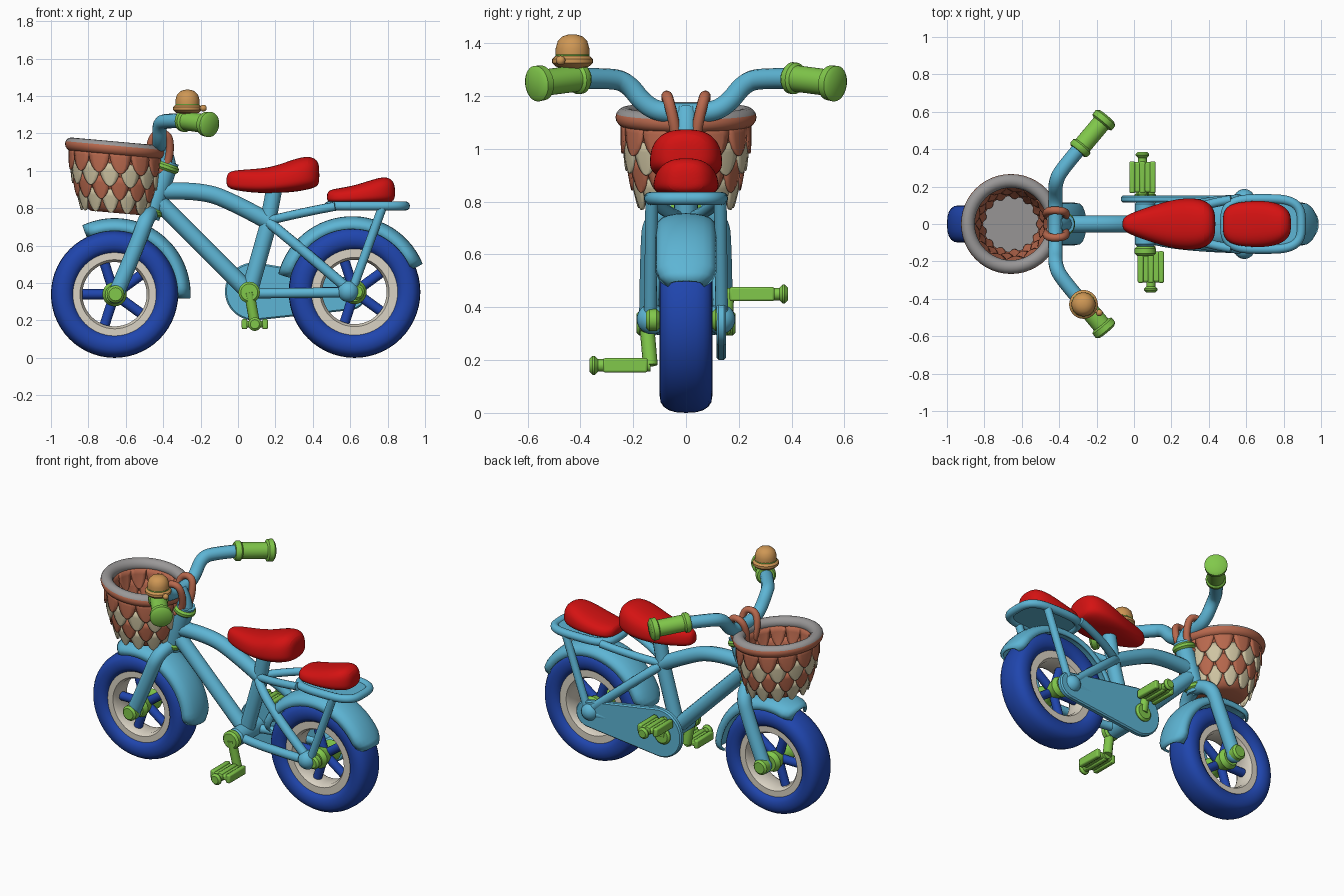
import bpy, bmesh, math
from math import sin, cos, pi, radians, copysign
from mathutils import Vector

if "Cube" in bpy.data.objects:
    bpy.data.objects.remove(bpy.data.objects["Cube"])


def material(name, *rgb):
    m = bpy.data.materials.new(name)
    m.use_nodes = True
    m.diffuse_color = (*rgb, 1)
    m.node_tree.nodes["Principled BSDF"].inputs["Base Color"].default_value = (*rgb, 1)
    return m


SKY = material("sky blue", .11, .46, .66)
NAVY = material("deep blue", .014, .06, .42)
RED = material("red", .66, .006, .006)
GREEN = material("leaf green", .22, .58, .07)
BROWN = material("terracotta", .48, .14, .075)
CREAM = material("cream", .62, .55, .36)
IVORY = material("ivory", .70, .65, .55)
TAN = material("brass", .62, .31, .09)
GREY = material("grey", .32, .31, .31)


def grid(name, patches, m, loop_rows=False, loop_cols=False, caps=False):
    """Skin one or more patches, each a list of equal rows of points."""
    bm = bmesh.new()
    for rows in patches:
        vs = [[bm.verts.new(p) for p in row] for row in rows]
        n, k = len(vs), len(vs[0])
        for i in range(n if loop_rows else n - 1):
            for j in range(k if loop_cols else k - 1):
                a, b = vs[i], vs[(i + 1) % n]
                bm.faces.new((a[j], a[(j + 1) % k], b[(j + 1) % k], b[j]))
        if caps:
            bm.faces.new(vs[0])
            bm.faces.new(vs[-1])
    bmesh.ops.remove_doubles(bm, verts=bm.verts, dist=1e-5)
    bmesh.ops.recalc_face_normals(bm, faces=bm.faces)
    mesh = bpy.data.meshes.new(name)
    bm.to_mesh(mesh)
    bm.free()
    mesh.materials.append(m)
    ob = bpy.data.objects.new(name, mesh)
    bpy.context.collection.objects.link(ob)
    return ob


def lathe(name, profile, m, loc, axis=(0, 0, 1), seg=32, closed=False):
    """Turn a (radius, height) profile about an axis through loc."""
    q = Vector((0, 0, 1)).rotation_difference(Vector(axis).normalized())
    rows = [[q @ Vector((r * cos(a), r * sin(a), h)) + Vector(loc) for r, h in profile]
            for a in (2 * pi * i / seg for i in range(seg))]
    return grid(name, [rows], m, True, closed)


def disc(name, r, h, m, loc, axis=(0, 1, 0), soft=.012):
    """Solid cylinder with softened rims, centred on loc."""
    return lathe(name, [(0, -h), (r - soft, -h), (r, soft - h), (r, h - soft), (r - soft, h), (0, h)],
                 m, loc, axis, 28)


def ball(name, r, m, loc):
    return lathe(name, [(r * sin(pi * i / 12), -r * cos(pi * i / 12)) for i in range(13)], m, loc, seg=24)


def tube(name, pts, r, m, cyclic=False):
    """Round bar along a smooth path."""
    cu = bpy.data.curves.new(name, 'CURVE')
    cu.dimensions, cu.bevel_depth, cu.bevel_resolution, cu.use_fill_caps = '3D', r, 4, True
    sp = cu.splines.new('NURBS')
    sp.points.add(len(pts) - 1)
    for p, co in zip(sp.points, pts):
        p.co = (*co, 1)
    sp.order_u, sp.resolution_u = min(3, len(pts)), 8
    sp.use_endpoint_u, sp.use_cyclic_u = not cyclic, cyclic
    cu.materials.append(m)
    ob = bpy.data.objects.new(name, cu)
    bpy.context.collection.objects.link(ob)
    bpy.ops.object.select_all(action='DESELECT')
    ob.select_set(True)
    bpy.context.view_layer.objects.active = ob
    bpy.ops.object.convert(target='MESH')
    return ob


def box(name, loc, size, m, bevel=.012):
    rows = [[(loc[0] + x * size[0] / 2, loc[1] + y * size[1] / 2, loc[2] + z * size[2] / 2)
             for x, y in ((-1, -1), (1, -1), (1, 1), (-1, 1))] for z in (-1, 1)]
    ob = grid(name, [rows], m, False, True, True)
    mod = ob.modifiers.new("bevel", 'BEVEL')
    mod.width, mod.segments = bevel, 2
    return ob


def power(v, e):
    return copysign(abs(v) ** e, v)


# Wheels: tyre, rim, spokes, hub
def wheel(side, x, R):
    c, s = Vector((x, 0, R)), R / .34
    ring = [2 * pi * i / 20 for i in range(20)]
    lathe(side + "_tyre", [((.274 + .066 * power(cos(t), .8)) * s, .1 * power(sin(t), .8)) for t in ring],
          NAVY, c, (0, 1, 0), 56, True)
    half = [(.172, .05), (.185, .072), (.245, .072)]
    lathe(side + "_rim", half + [(r, -h) for r, h in reversed(half)], IVORY, c, (0, 1, 0), 48, True)
    for i in range(5):
        a = pi + i * 2 * pi / 5
        d = Vector((cos(a), 0, sin(a)))
        tube(side + "_spoke", [c + d * .03, c + d * .19], .027, NAVY)
    lathe(side + "_hub", [(0, -.1), (.05, -.1), (.065, -.07), (.045, 0), (.065, .07), (.05, .1), (0, .1)],
          GREEN, c, (0, 1, 0))


# Mudguards: curved shell swept around the wheel
def mudguard(name, x, z, a0, a1):
    rows = []
    for i in range(29):
        f = i / 28
        a = radians(a0 + (a1 - a0) * f)
        w = .108 * (.6 + .4 * min(1, 14 * f, 14 * (1 - f)) ** .5)
        rows.append([(x + r * cos(a), w * sin(t), z + r * sin(a))
                     for t in (radians(-90 + 18 * j) for j in range(11))
                     for r in [.338 + .062 * abs(cos(t)) ** .6]])
    mod = grid(name, [rows], SKY).modifiers.new("thickness", 'SOLIDIFY')
    mod.thickness, mod.offset = .014, 0


wheel("front", -.66, .34)
wheel("rear", .623, .352)
mudguard("front_mudguard", -.66, .34, -3, 115)
mudguard("rear_mudguard", .61, .35, 22, 166)

# Main frame
tube("head_tube", [(-.475, 0, .75), (-.37, 0, 1.05)], .056, SKY)
tube("stem", [(-.375, 0, 1.02), (-.385, 0, 1.09), (-.42, 0, 1.14)], .045, SKY)
for x, z in ((-.468, .785), (-.382, 1.02)):
    disc("head_ring", .068, .02, GREEN, (x, 0, z), (.35, 0, 1))
tube("top_tube", [(-.41, 0, .89), (-.2, 0, .9), (0, 0, .82), (.18, 0, .72)], .046, SKY)
tube("down_tube", [(-.42, 0, .83), (.05, 0, .36)], .046, SKY)
tube("seat_tube", [(.06, 0, .35), (.17, 0, .74)], .045, SKY)
tube("seat_post", [(.155, 0, .7), (.195, 0, .91)], .043, SKY)
disc("bottom_bracket", .055, .12, SKY, (.06, 0, .35))

# Mirrored frame parts: fork, stays, rack rails and struts
for side, s in (("left", 1), ("right", -1)):
    tube(side + "_fork", [(-.465, .01 * s, .775), (-.485, .12 * s, .76), (-.54, .132 * s, .6),
                          (-.655, .135 * s, .335)], .043, SKY)
    ball(side + "_fork_end", .046, SKY, (-.655, .135 * s, .335))
    disc(side + "_front_nut", .047, .03, GREEN, (-.655, .158 * s, .34))
    tube(side + "_seat_stay", [(.17, .03 * s, .72), (.27, .12 * s, .64), (.6, .132 * s, .36)], .028, SKY)
    tube(side + "_chain_stay", [(.06, .07 * s, .345), (.2, .122 * s, .345), (.6, .13 * s, .35)], .027, SKY)
    ball(side + "_dropout", .057, SKY, (.59, .13 * s, .355))
    disc(side + "_rear_nut", .042, .026, GREEN, (.635, .125 * s, .352))
    tube(side + "_rack_rail", [(.17, .02 * s, .735), (.33, .1 * s, .775), (.52, .13 * s, .81)], .024, SKY)
    tube(side + "_rack_strut", [(.61, .135 * s, .36), (.77, .13 * s, .8)], .024, SKY)

# Rear rack: hoop and plate
hoop = [(.69 + .205 * power(cos(t), .6), .135 * power(sin(t), .6)) for t in (2 * pi * i / 32 for i in range(32))]
tube("rack_hoop", [(x, y, .812) for x, y in hoop], .025, SKY, True)
grid("rack_plate", [[[(x, y, z) for x, y in hoop] for z in (.802, .822)]], SKY, False, True, True)

# Chain guard on the left side
outline = [(.085 + .155 * cos(a), .355 + .155 * sin(a)) for a in (radians(85 + 10 * i) for i in range(20))]
outline += [(.6 + .085 * cos(a), .34 + .085 * sin(a)) for a in (radians(-85 + 17 * i) for i in range(11))]
guard = grid("chain_guard", [[[(x, y, z) for x, z in outline] for y in (.115, .152)]], SKY, False, True, True)
guard.modifiers.new("bevel", 'BEVEL').width = .008


# Saddles lofted from stations (x, half width, bottom, top)
def saddle(name, stations):
    rows = []
    for x, w, lo, hi in stations:
        rows.append([(x, w * power(cos(t), .75), lo + (hi - lo) * (.35 + (.65 if sin(t) > 0 else .35) * power(sin(t), .8)))
                     for t in (2 * pi * i / 20 for i in range(20))])
    grid(name, [rows], RED, False, True, True).modifiers.new("smooth", 'SUBSURF').levels = 2


saddle("front_saddle", [(-.062, .012, .935, .96), (-.055, .035, .91, .99), (-.02, .058, .895, 1.005),
                        (.1, .1, .88, 1.01), (.2, .13, .88, 1.025), (.3, .143, .885, 1.065),
                        (.38, .13, .9, 1.082), (.425, .09, .915, 1.06), (.435, .04, .94, 1.02)])
saddle("rear_saddle", [(.475, .04, .85, .87), (.483, .075, .83, .895), (.52, .112, .822, .905), (.62, .125, .82, .92),
                       (.72, .125, .82, .955), (.79, .105, .825, .972), (.83, .07, .835, .95), (.84, .03, .86, .91)])

# Handlebar, grips and bell
half_bar = [(-.42, .09, 1.135), (-.42, .16, 1.17), (-.42, .22, 1.25), (-.39, .29, 1.27), (-.26, .44, 1.265)]
tube("handlebar", [(x, -y, z) for x, y, z in reversed(half_bar)] + half_bar, .039, SKY)
for side, s in (("left", 1), ("right", -1)):
    a, b = Vector((-.3, .39 * s, 1.27)), Vector((-.145, .575 * s, 1.246))
    L = (b - a).length
    lathe(side + "_grip", [(0, 0), (.05, 0), (.06, .012), (.06, .032), (.05, .042), (.05, L - .05),
                           (.066, L - .042), (.068, L - .012), (.052, L), (0, L)], GREEN, a, b - a)
bell = (-.27, -.43, 1.32)
lathe("bell_base", [(0, -.02), (.06, -.01), (.077, .005), (.077, .02), (.062, .034), (0, .034)], TAN, bell)
disc("bell_band", .065, .006, GREEN, (-.27, -.43, 1.353), (0, 0, 1), .003)
lathe("bell_dome", [(.064, .036), (.064, .06), (.056, .088), (.038, .106), (.016, .113), (0, .114)], TAN, bell)
ball("bell_button", .018, TAN, (-.185, -.475, 1.335))
tube("bell_lever", [(-.25, -.44, 1.335), (-.185, -.475, 1.335)], .01, TAN)


# Pedals
def pedal(side, s, x, z, reach):
    y = s * (reach + .095)
    tube(side + "_crank", [(.06, s * .15, .35), (x, s * reach, z)], .028, GREEN)
    disc(side + "_crank_boss", .057, .025, GREEN, (.06, s * .145, .35))
    box(side + "_pedal", (x, y, z), (.12, .165, .036), GREEN)
    for dx in (-.055, 0, .055):
        box(side + "_pedal_ridge", (x + dx, y, z), (.03, .17, .054), GREEN, .008)
    tube(side + "_pedal_axle", [(x, s * reach, z), (x, s * (reach + .22), z)], .024, GREEN)
    disc(side + "_pedal_cap", .036, .016, GREEN, (x, s * (reach + .215), z))


pedal("right", -1, .09, .18, .135)
pedal("left", 1, .045, .45, .155)

# Basket: wall, floor, overlapping scales and two-tone rim
basket = (-.658, 0, 1.12)
LEAN = -.09


def wall(z):
    return .236 - .08 * min(1, -z / .35) ** 1.8


def lean(ob):
    for v in ob.data.vertices:
        v.co.z += LEAN * (v.co.x - basket[0])
    return ob


outer = [(wall(z), z) for z in (-.3, -.24, -.18, -.12, -.06, 0)]
inner = [(r - .03, z) for r, z in reversed(outer)]
lean(lathe("basket_wall", [(0, -.345), (.13, -.345), (.155, -.33)] + outer + inner, BROWN, basket))
lean(disc("basket_floor", .165, .015, GREY, (basket[0], 0, basket[2] - .3), (0, 0, 1)))


def scales(name, z0, shift, m, outside, n=13, h=.125):
    patches = []
    for i in range(n):
        rows = []
        for v in (0, .3, .55, .75, .9, .97, 1):
            z = z0 - h * v
            r = wall(z) + .004 + .014 * v if outside else wall(z) - .034 - .01 * v
            spread = pi / n * (1 - v ** 2.4) ** .6
            rows.append([(basket[0] + r * cos(a), r * sin(a), basket[2] + z)
                         for a in ((i + shift) * 2 * pi / n + u * spread for u in (-1, -.5, 0, .5, 1))])
        patches.append(rows)
    mod = lean(grid(name, patches, m)).modifiers.new("thickness", 'SOLIDIFY')
    mod.thickness, mod.offset = .012, 0


for k, m in enumerate((BROWN, CREAM, BROWN, CREAM)):
    scales("basket_scales", -.01 - .07 * k, k % 2 / 2, m, True)
    if k < 3:
        scales("basket_inner_scales", -.01 - .07 * k, k % 2 / 2, BROWN, False)
rim = lean(lathe("basket_rim", [(.23 + .037 * cos(t), .037 * sin(t)) for t in (2 * pi * i / 16 for i in range(16))],
                 BROWN, basket, seg=48, closed=True))
rim.data.materials.append(GREY)
for f in rim.data.polygons:
    inward = math.hypot(f.center.x - basket[0], f.center.y) < .23
    f.material_index = int(f.normal.z > .5 or (inward and f.normal.z > -.3))

# Straps tying the basket to the handlebar
for s in (1, -1):
    tube("basket_strap", [(-.45, .035 * s, 1.0), (-.475, .055 * s, 1.12), (-.45, .075 * s, 1.2), (-.37, .07 * s, 1.2),
                          (-.36, .045 * s, 1.1), (-.39, .03 * s, 1.0)], .021, BROWN, True)

# Smooth shading with crisp edges
bpy.ops.object.select_all(action='DESELECT')
for ob in bpy.context.scene.objects:
    if ob.type == 'MESH':
        ob.select_set(True)
        bpy.context.view_layer.objects.active = ob
bpy.ops.object.shade_smooth_by_angle(angle=radians(40))
